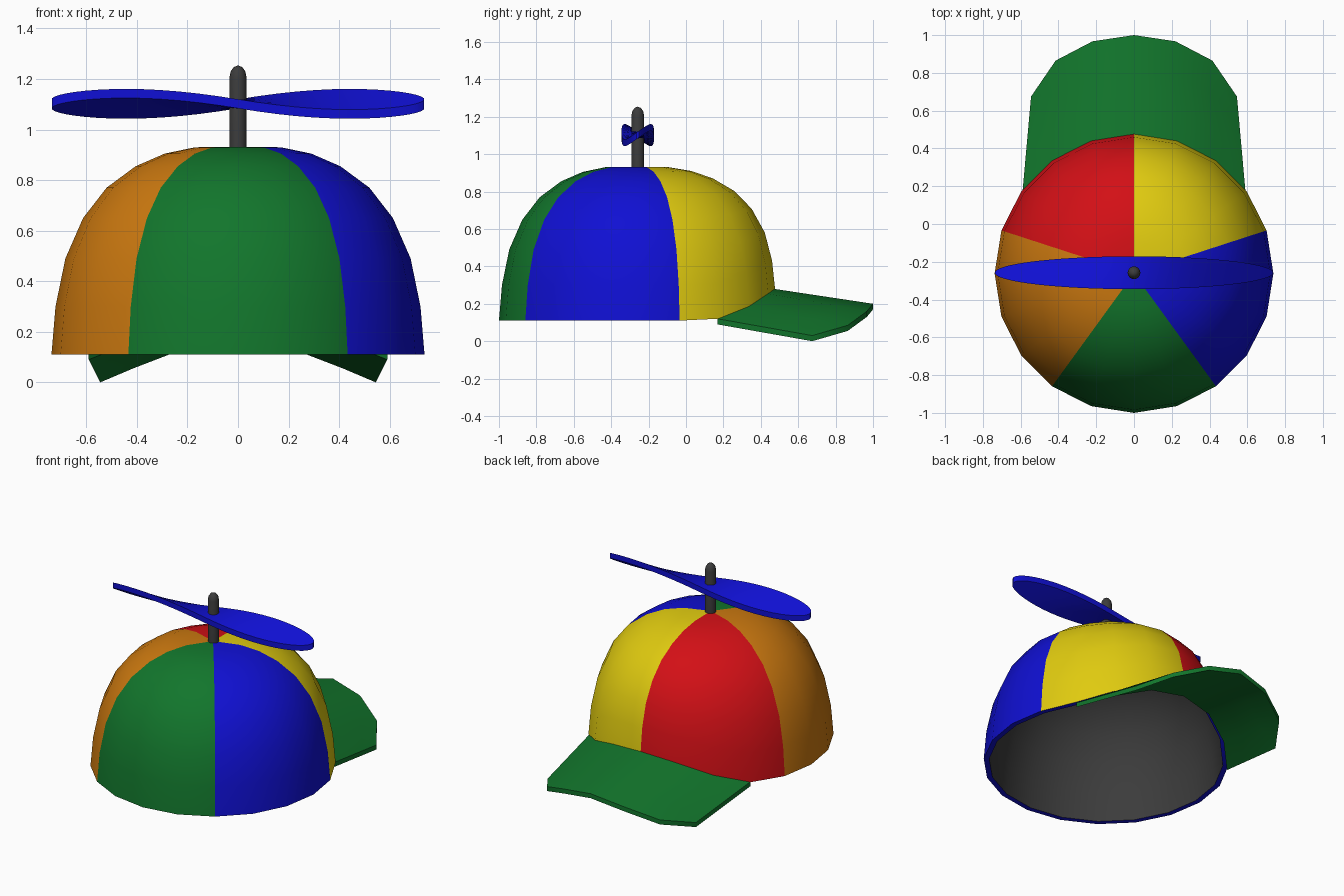
import bpy, bmesh, math

if "Cube" in bpy.data.objects:
    bpy.data.objects.remove(bpy.data.objects["Cube"])

CY = -0.262      # centre of the crown
SEG = 20


def material(name, rgb):
    m = bpy.data.materials.new(name)
    m.diffuse_color = (*rgb, 1)
    m.use_nodes = True
    m.node_tree.nodes["Principled BSDF"].inputs["Base Color"].default_value = m.diffuse_color
    return m


green = material("green", (0.006, 0.18, 0.025))
blue = material("blue", (0.005, 0.005, 0.65))
yellow = material("yellow", (0.75, 0.6, 0.005))
red = material("red", (0.65, 0.005, 0.008))
orange = material("orange", (0.6, 0.19, 0.005))
grey = material("dark grey", (0.045, 0.045, 0.045))


def finish(name, bm, mats, angle=40, recalc=True):
    if recalc:
        bmesh.ops.recalc_face_normals(bm, faces=bm.faces)
    me = bpy.data.meshes.new(name)
    bm.to_mesh(me)
    bm.free()
    for m in mats:
        me.materials.append(m)
    for p in me.polygons:
        p.use_smooth = True
    me.set_sharp_from_angle(angle=math.radians(angle))
    ob = bpy.data.objects.new(name, me)
    bpy.context.collection.objects.link(ob)
    return ob


def slab(name, rows, thick, mat):
    """Closed sheet from a grid of points, thickened downwards."""
    bm = bmesh.new()
    top = [[bm.verts.new(p) for p in r] for r in rows]
    bot = [[bm.verts.new((x, y, z - thick)) for x, y, z in r] for r in rows]
    for g in (top, bot):
        for a, b in zip(g, g[1:]):
            for j in range(len(a) - 1):
                bm.faces.new((a[j], a[j + 1], b[j + 1], b[j]))

    def border(g):
        return (g[0] + [r[-1] for r in g[1:]] + g[-1][-2::-1]
                + [r[0] for r in g[-2:0:-1]])
    t, b = border(top), border(bot)
    for i in range(len(t)):
        k = (i + 1) % len(t)
        bm.faces.new((t[i], t[k], b[k], b[i]))
    return finish(name, bm, [mat])


# Crown: five coloured panels, lower edge lifted over the brim, grey lining
profile = [(0.738, 0.11), (0.722, 0.30), (0.683, 0.49), (0.613, 0.65),
           (0.52, 0.77), (0.405, 0.855), (0.29, 0.905), (0.17, 0.93)]
rim_lift = {10: 0.28, 9: 0.255, 8: 0.185, 7: 0.12}


def rim(i):
    return rim_lift.get(min(i, SEG - i), 0.11)


def crown_point(i, r, z):
    a = 2 * math.pi * i / SEG          # measured from the front, towards +x
    base = rim(i)
    z = base + (0.93 - base) * (z - 0.11) / 0.82
    return (r * math.sin(a), CY - r * math.cos(a), z)


def panel(i):
    return ((i + 2) % SEG) // 4


bm = bmesh.new()
outer = [[bm.verts.new(crown_point(i, r, z)) for i in range(SEG)] for r, z in profile]
inner = [[bm.verts.new(crown_point(i, r * 0.955, 0.11 + (z - 0.11) * 0.965))
          for i in range(SEG)] for r, z in profile]
apex = bm.verts.new((0, CY, 0.932))
inner_apex = bm.verts.new((0, CY, 0.902))
for i in range(SEG):
    k = (i + 1) % SEG
    for a, b in zip(outer, outer[1:]):
        bm.faces.new((a[i], a[k], b[k], b[i])).material_index = panel(i)
    bm.faces.new((outer[-1][i], outer[-1][k], apex)).material_index = panel(i)
    for a, b in zip(inner, inner[1:]):
        bm.faces.new((a[k], a[i], b[i], b[k])).material_index = 5
    bm.faces.new((inner[-1][k], inner[-1][i], inner_apex)).material_index = 5
    bm.faces.new((outer[0][k], outer[0][i], inner[0][i], inner[0][k])).material_index = 1
finish("crown", bm, [green, blue, yellow, red, orange, grey])

# Brim: arched sheet from the lifted rim to the outer edge, mirrored in x
edge = [(0.545, 0.675, 0.03), (0.415, 0.865, 0.085), (0.22, 0.967, 0.16), (0, 1.0, 0.2)]
root = [crown_point(i, 0.73, 0.11) for i in (7, 8, 9, 10)]
rows = []
for t in (0, 0.33, 0.67, 1):
    half = [tuple(p + (q - p) * t for p, q in zip(a, b)) for a, b in zip(root, edge)]
    rows.append(half + [(-x, y, z) for x, y, z in half[-2::-1]])
slab("brim", rows, 0.03, green)

# Propeller: long ellipse with each half pitched the opposite way
rows = []
N = 28
for n in range(N + 1):
    u = math.sin(1.5 * (2 * n / N - 1))
    w = 0.087 * math.sqrt(1 - u * u)
    pitch = 0.7 * math.copysign(1 - (1 - abs(u)) ** 2, u)
    rows.append([(0.737 * u, CY + 0.004 + w * v, 1.12 + pitch * w * v)
                 for v in (-1, -0.5, 0, 0.5, 1)])
slab("propeller", rows, 0.036, blue)

# Propeller shaft with rounded tip
shaft = [(0.034, 0.905), (0.034, 1.205), (0.029, 1.23), (0.017, 1.247)]
bm = bmesh.new()
rings = [[bm.verts.new((r * math.cos(math.tau * i / 16), CY + 0.004 + r * math.sin(math.tau * i / 16), z))
          for i in range(16)] for r, z in shaft]
for a, b in zip(rings, rings[1:]):
    for i in range(16):
        k = (i + 1) % 16
        bm.faces.new((a[i], a[k], b[k], b[i]))
bm.faces.new(rings[0][::-1])
tip = bm.verts.new((0, CY + 0.004, 1.254))
for i in range(16):
    bm.faces.new((rings[-1][i], rings[-1][(i + 1) % 16], tip))
finish("shaft", bm, [grey], 50)
